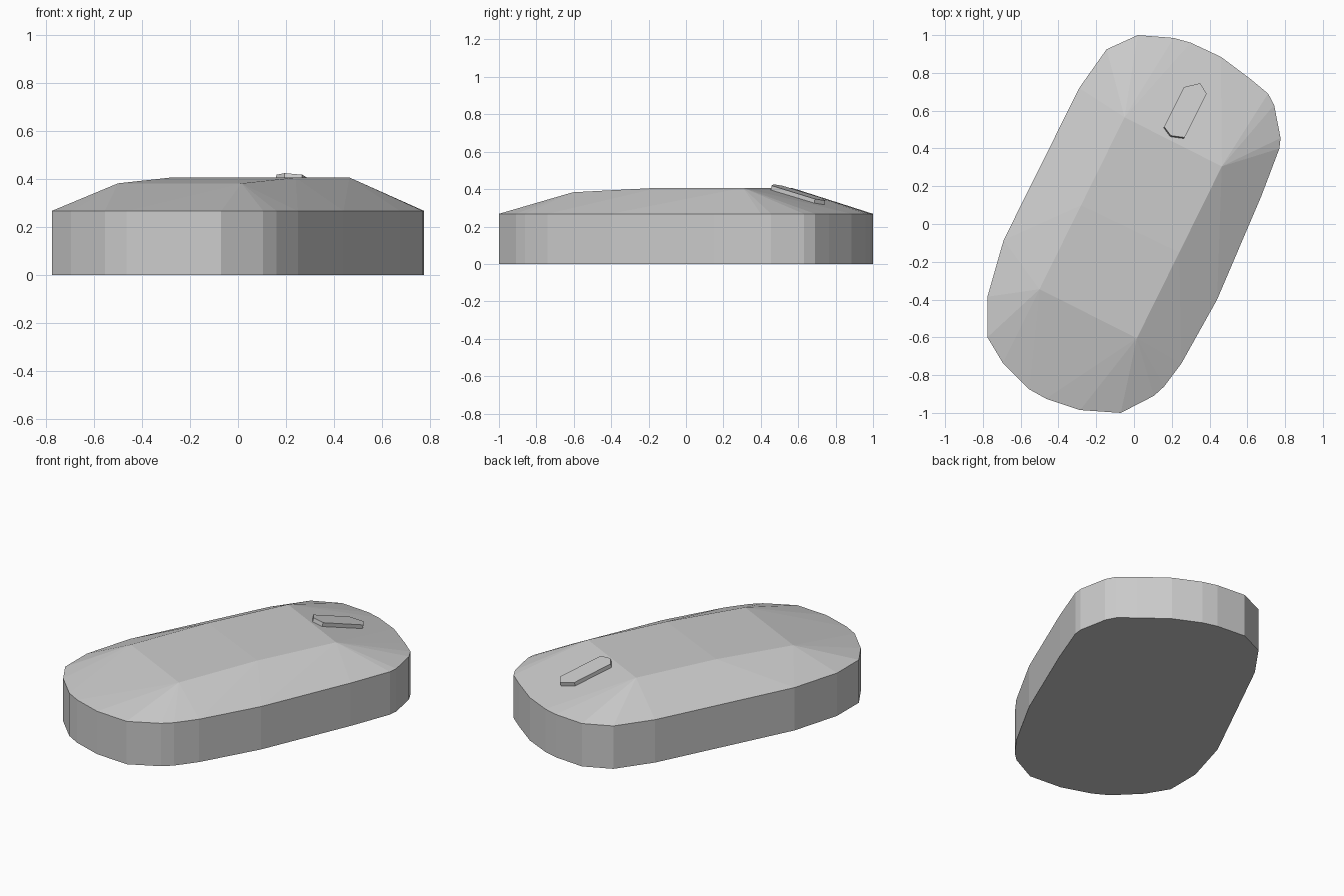
import bpy, bmesh
from mathutils import Vector


def finish(bm, name):
    bmesh.ops.recalc_face_normals(bm, faces=bm.faces[:])
    me = bpy.data.meshes.new(name)
    bm.to_mesh(me)
    bm.free()
    ob = bpy.data.objects.new(name, me)
    bpy.context.collection.objects.link(ob)
    return ob


def hull(points, name):
    bm = bmesh.new()
    for p in points:
        bm.verts.new(p)
    res = bmesh.ops.convex_hull(bm, input=bm.verts[:])
    loose = [v for v in bm.verts if not v.link_faces]
    bmesh.ops.delete(bm, geom=loose, context='VERTS')
    bmesh.ops.dissolve_limit(bm, angle_limit=0.01, verts=bm.verts[:], edges=bm.edges[:])
    return finish(bm, name)


# Body: rounded, slanted outline with vertical walls and a faceted crown
outline = [(0.02, 1.0), (0.21, 0.985), (0.30, 0.96), (0.46, 0.885), (0.62, 0.765),
           (0.71, 0.69), (0.742, 0.63), (0.776, 0.455), (0.77, 0.40), (0.675, 0.15),
           (0.44, -0.40), (0.25, -0.74), (0.16, -0.86), (0.105, -0.91), (-0.07, -1.0),
           (-0.285, -0.985), (-0.465, -0.925), (-0.555, -0.875), (-0.695, -0.735),
           (-0.776, -0.60), (-0.776, -0.385), (-0.69, -0.085), (-0.29, 0.72),
           (-0.145, 0.925)]
crown = [(-0.05, 0.565, 0.407), (0.465, 0.305, 0.407), (-0.28, 0.10, 0.407),
         (0.24, -0.15, 0.407), (-0.50, -0.345, 0.383), (0.015, -0.605, 0.383)]
hull([(x, y, z) for z in (0, 0.268) for x, y in outline] + crown, "mouse_body")

# Scroll wheel: thin six-sided slab lying on the sloping front of the crown
wheel = [(0.16, 0.515), (0.195, 0.468), (0.268, 0.458),
         (0.385, 0.69), (0.35, 0.745), (0.265, 0.725)]
axis = Vector((0.46, 0.888, 0))
normal = Vector((0.46 * 0.275, 0.888 * 0.275, 1)).normalized()
top = [Vector((x, y, 0.427 - 0.275 * (axis.dot((x, y, 0)) - 0.50))) for x, y in wheel]
hull(top + [p - normal * 0.032 for p in top], "scroll_wheel")
